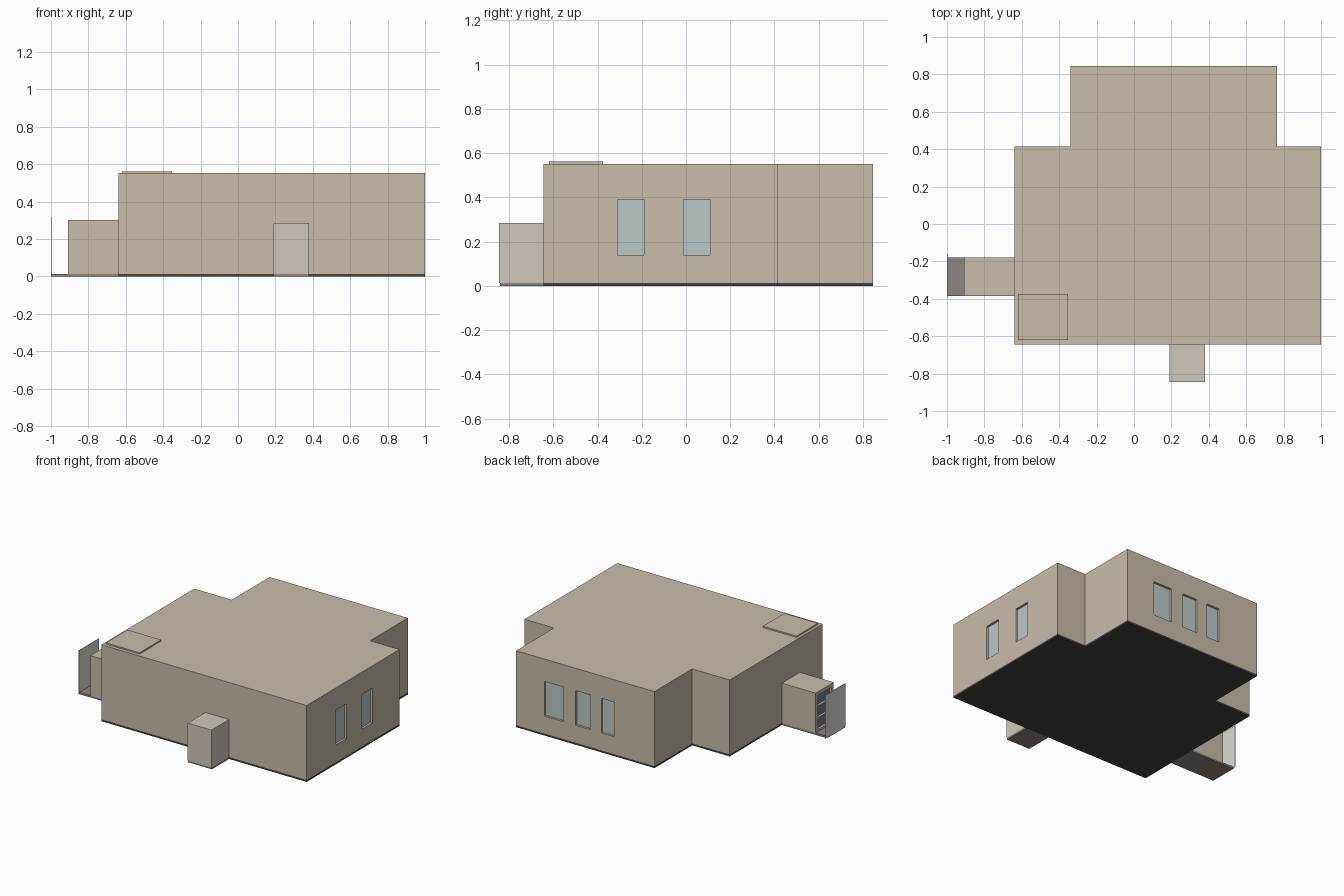
import bpy, bmesh

if "Cube" in bpy.data.objects:
    bpy.data.objects.remove(bpy.data.objects["Cube"])


def material(name, rgb):
    m = bpy.data.materials.new(name)
    m.diffuse_color = (*rgb, 1)
    m.use_nodes = True
    m.node_tree.nodes["Principled BSDF"].inputs["Base Color"].default_value = m.diffuse_color
    return m


WALL = material("wall_beige", (0.58, 0.51, 0.40))
PORCH = material("box_pale", (0.64, 0.58, 0.51))
DARK = material("floor_dark", (0.06, 0.057, 0.053))
STONE = material("slab_grey", (0.27, 0.24, 0.22))
GLASS = material("window_glass", (0.51, 0.58, 0.58))
PANE = material("door_glass", (0.17, 0.22, 0.24))
PANEL = material("panel_white", (0.72, 0.70, 0.66))


def prism(name, outline, z0, z1, mat):
    """Extrude a plan outline between two heights."""
    bm = bmesh.new()
    face = bm.faces.new([bm.verts.new((x, y, z0)) for x, y in outline])
    top = bmesh.ops.extrude_face_region(bm, geom=[face])["geom"]
    bmesh.ops.translate(bm, vec=(0, 0, z1 - z0),
                        verts=[v for v in top if isinstance(v, bmesh.types.BMVert)])
    bmesh.ops.recalc_face_normals(bm, faces=bm.faces)
    me = bpy.data.meshes.new(name)
    bm.to_mesh(me)
    bm.free()
    me.materials.append(mat)
    ob = bpy.data.objects.new(name, me)
    bpy.context.collection.objects.link(ob)
    return ob


def box(name, x, y, z, mat):
    outline = [(x[0], y[0]), (x[1], y[0]), (x[1], y[1]), (x[0], y[1])]
    return prism(name, outline, z[0], z[1], mat)


def cut(target, x, y, z):
    """Recess a box-shaped pocket in a wall."""
    cutter = box("cutter", x, y, z, target.data.materials[0])
    cutter.hide_render = True
    cutter.hide_set(True)
    cutter.display_type = 'WIRE'
    mod = target.modifiers.new("opening", 'BOOLEAN')
    mod.operation, mod.solver, mod.object = 'DIFFERENCE', 'EXACT', cutter
    bpy.context.view_layer.objects.active = target
    bpy.ops.object.modifier_apply(modifier=mod.name)
    bpy.data.objects.remove(cutter, do_unlink=True)


# Main building: cross-shaped plan on a thin dark floor
plan = [(-0.64, -0.645), (1, -0.645), (1, 0.415), (0.765, 0.415),
        (0.765, 0.845), (-0.34, 0.845), (-0.34, 0.415), (-0.64, 0.415)]
FLOOR = 0.014
prism("floor_slab", plan, 0, FLOOR, DARK)
house = prism("main_walls", plan, FLOOR, 0.552, WALL)

# Windows: recess plus a glass sheet at the back of it
SILL, HEAD, DEPTH = 0.14, 0.39, 0.02
for i, y in enumerate([(-0.31, -0.19), (-0.012, 0.108)]):
    cut(house, (1 - DEPTH, 1.05), y, (SILL, HEAD))
    box(f"side_window_{i + 1}", (0.975, 1 - DEPTH + 0.004), y, (SILL, HEAD), GLASS)
for i, x in enumerate([(0.387, 0.54), (0.171, 0.291), (-0.017, 0.085)]):
    cut(house, x, (0.845 - DEPTH, 0.9), (SILL, HEAD))
    box(f"back_window_{i + 1}", x, (0.82, 0.845 - DEPTH + 0.004), (SILL, HEAD), GLASS)

# Roof hatch
box("roof_hatch", (-0.62, -0.352), (-0.62, -0.375), (0.552, 0.562), WALL)

# Entrance annex on the left, with glazed end door and standing panel
ANNEX_Y = (-0.385, -0.18)
box("annex_slab", (-1, -0.64), ANNEX_Y, (0, FLOOR), STONE)
annex = box("annex_walls", (-0.91, -0.64), ANNEX_Y, (FLOOR, 0.302), WALL)
for i in range(3):
    z = (0.03 + i * 0.085, 0.105 + i * 0.085)
    y = (-0.36, -0.205)
    cut(annex, (-0.95, -0.89), y, z)
    box(f"door_pane_{i + 1}", (-0.894, -0.885), y, z, PANE)
box("standing_panel", (-1, -0.997), (-0.392, -0.16), (0.004, 0.317), PANEL)

# Small front box with its own slab
box("front_box_slab", (0.19, 0.38), (-0.84, -0.645), (0, FLOOR), STONE)
porch = box("front_box", (0.19, 0.38), (-0.845, -0.645), (FLOOR, 0.285), PORCH)
